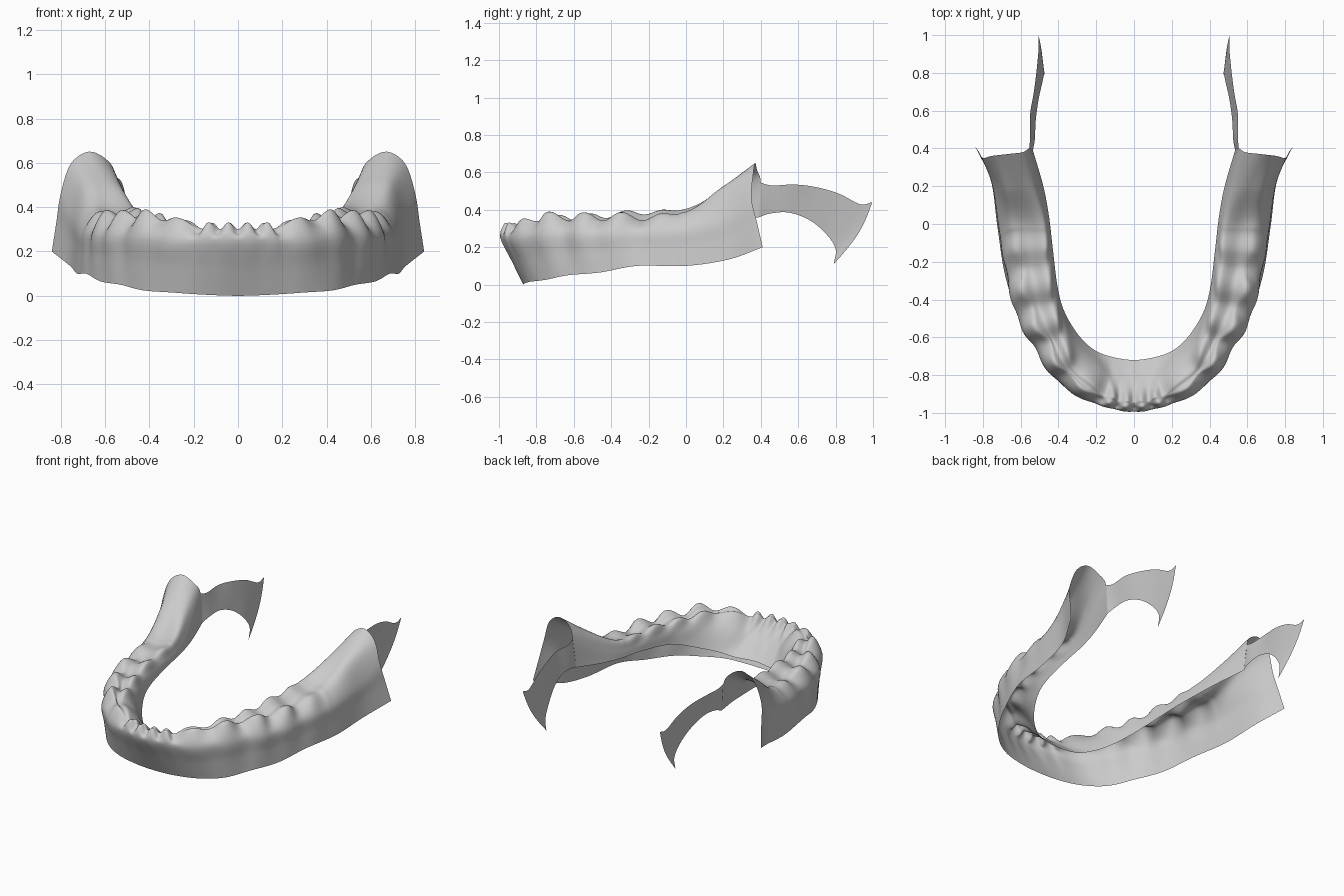
import bpy, math
from mathutils import Vector as V

if "Cube" in bpy.data.objects:
    bpy.data.objects.remove(bpy.data.objects["Cube"])

# Rails running from the front midline to the back, right half (x > 0)
outer_edge = [(0, -.87, 0), (.15, -.865, .005), (.30, -.835, .015), (.43, -.755, .025), (.53, -.63, .05),
              (.62, -.46, .065), (.685, -.26, .10), (.725, 0, .10), (.758, .23, .135), (.84, .41, .20)]
outer_bulge = [(0, -.995, .25), (.15, -.97, .25), (.28, -.925, .25), (.42, -.83, .27), (.53, -.66, .28),
               (.62, -.50, .28), (.675, -.27, .29), (.71, -.02, .30), (.745, .20, .36), (.80, .35, .46)]
outer_crest = [(0, -.975, .325), (.13, -.955, .325), (.25, -.895, .34), (.38, -.80, .385), (.475, -.64, .385),
               (.57, -.46, .385), (.62, -.24, .385), (.65, 0, .385), (.695, .19, .50), (.755, .36, .595)]
inner_crest = [(0, -.925, .32), (.105, -.905, .32), (.205, -.845, .33), (.315, -.74, .365), (.38, -.59, .375),
               (.43, -.43, .385), (.46, -.22, .405), (.48, 0, .405), (.535, .20, .50), (.59, .38, .612)]
inner_wall = [(0, -.84, .23), (.11, -.825, .23), (.185, -.765, .25), (.29, -.68, .28), (.365, -.54, .305),
              (.41, -.39, .325), (.437, -.18, .34), (.458, .02, .355), (.50, .20, .425), (.555, .40, .545)]
inner_edge = [(0, -.72, .12), (.13, -.70, .12), (.22, -.66, .145), (.30, -.58, .18), (.37, -.46, .23),
              (.405, -.33, .265), (.43, -.13, .295), (.45, .04, .31), (.48, .20, .33), (.535, .39, .36)]
mid_rise = [.004, .004, 0, -.02, -.03, -.03, -.03, -.01, .02, .047]
tooth_gaps = [0, .7, 1.4, 2.9, 4.0, 5.05, 6.0, 7.0]

# Rear flange: lower and upper edge
flange_low = [(.535, .39, .36), (.525, .45, .38), (.52, .55, .385), (.505, .66, .345),
              (.485, .75, .27), (.475, .80, .19), (.475, .79, .11)]
flange_top = [(.555, .40, .545), (.55, .46, .53), (.55, .58, .535), (.53, .70, .52),
              (.515, .82, .485), (.505, .93, .43), (.505, .995, .44)]


def spline(pts, t, mirrored_start=False):
    """Catmull-Rom through pts at parameter t."""
    n = len(pts) - 1
    i = min(int(t), n - 1)
    f = t - i
    p = [V(q) for q in pts]
    first = V((-p[1].x, p[1].y, p[1].z)) if mirrored_start else 2 * p[0] - p[1]
    a = p[i - 1] if i else first
    b, c = p[i], p[i + 1]
    d = p[i + 2] if i + 2 <= n else 2 * p[n] - p[n - 1]
    return b + .5 * f * (c - a + f * (2 * a - 5 * b + 4 * c - d + f * (3 * (b - c) + d - a)))


def gap_amount(t):
    """1 in the groove between two teeth, 0 on a tooth."""
    for a, b in zip(tooth_gaps, tooth_gaps[1:]):
        if a <= t <= b:
            fade = min(1, max(0, (6.9 - t) / .6))
            return abs(math.cos(math.pi * (t - a) / (b - a))) ** 2.2 * fade
    return 0


def section(t):
    """Cross-section of the arch at t, from outer lower edge to inner lower edge."""
    a, c, d, f, h, g = [spline(r, t, True) for r in
                        (outer_edge, outer_bulge, outer_crest, inner_crest, inner_wall, inner_edge)]
    i = min(int(t), 8)
    e = (d + f) / 2
    e.z += mid_rise[i] + (mid_rise[i + 1] - mid_rise[i]) * (t - i)
    k = gap_amount(t)
    back = min(1, max(.15, (t - .7) / 1.8))  # grooves are shallower on the front teeth
    inward = f - d
    inward.z = 0
    inward.normalize()
    c += inward * .014 * k * back
    d += inward * .028 * k * back - V((0, 0, .045 * k))
    e.z -= .026 * k
    f -= inward * .008 * k + V((0, 0, .03 * k))
    m = (a + c) / 2
    return [a, m, c, d, e, f, h, g]


def make_grid(name, rows):
    """Mesh a grid of points, smooth it and mirror it across x."""
    w = len(rows[0])
    verts = [p for r in rows for p in r]
    faces = [(i * w + j, (i + 1) * w + j, (i + 1) * w + j + 1, i * w + j + 1)
             for i in range(len(rows) - 1) for j in range(w - 1)]
    me = bpy.data.meshes.new(name)
    me.from_pydata(verts, [], faces)
    me.shade_smooth()
    ob = bpy.data.objects.new(name, me)
    bpy.context.collection.objects.link(ob)
    mod = ob.modifiers.new("mirror", 'MIRROR')
    mod.use_clip = True
    mod.merge_threshold = .0005
    return ob


# Gum and tooth arch
rows = []
for i in range(181):
    sec = section(i / 20)
    rows.append([spline(sec, j / 5) for j in range(36)])
for p in rows[0]:
    p.x = 0
make_grid("tooth_arch", rows)

# Thin flanges trailing behind the arch
rows = []
for i in range(49):
    t = i / 8
    lo, hi = spline(flange_low, t), spline(flange_top, t)
    bow = V((0, .03, 0)) * max(0, t - 4) / 2
    rows.append([lo.lerp(hi, j / 8) + bow * math.sin(math.pi * j / 8) for j in range(9)])
make_grid("rear_flange", rows)
